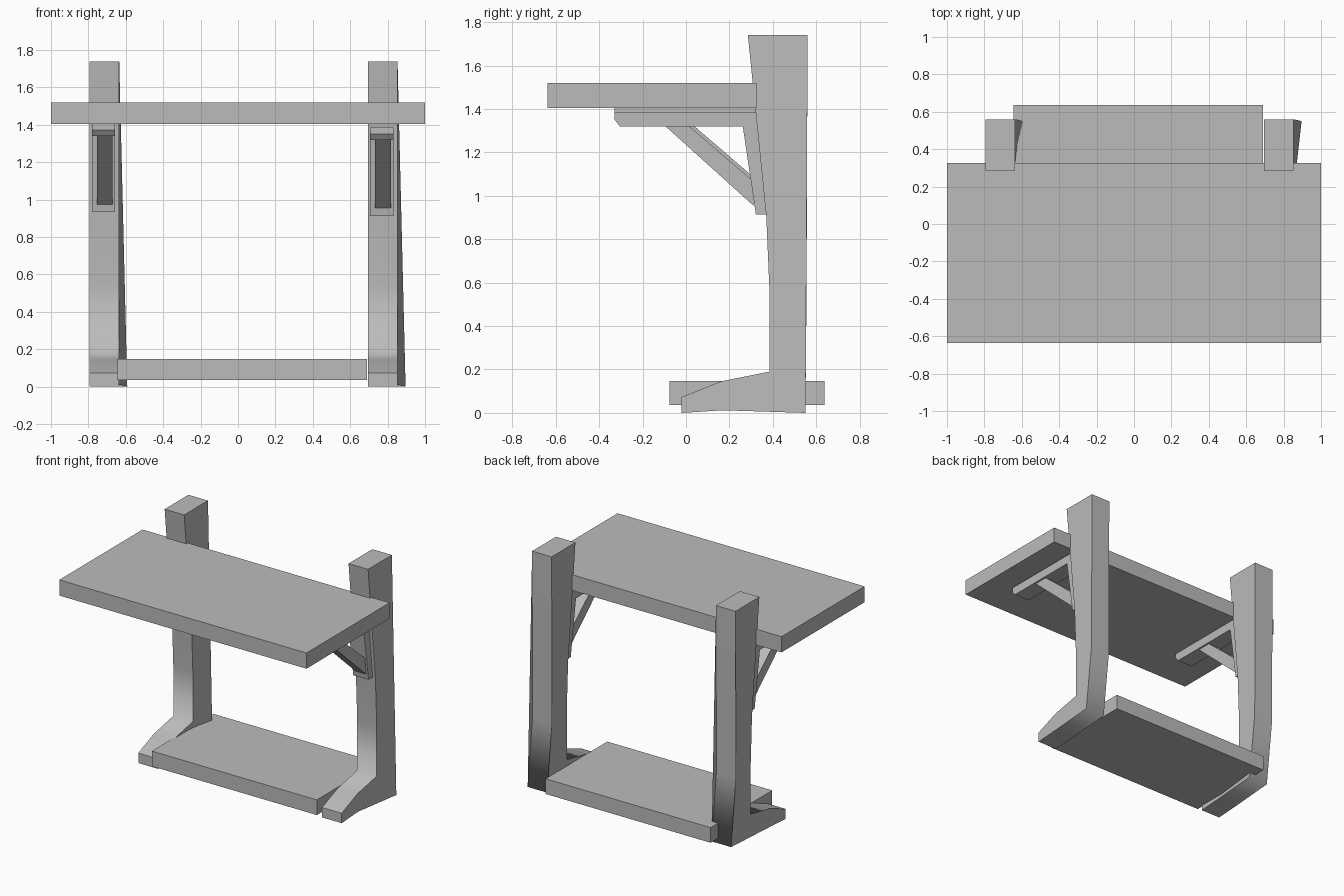
import bpy
import bmesh

if "Cube" in bpy.data.objects:
    bpy.data.objects.remove(bpy.data.objects["Cube"], do_unlink=True)

# One plain grey for everything
grey = bpy.data.materials.new("plain_grey")
grey.use_nodes = True
colour = (0.5, 0.5, 0.5, 1)
grey.diffuse_color = colour
grey.node_tree.nodes["Principled BSDF"].inputs["Base Color"].default_value = colour


def extrude_profile(name, profile, x0, x1, lift=0.0, shear=None, soft=()):
    """Extrude a (y, z) outline from x0 to x1.
    shear: {point index: x offset}; soft: indices of creases shaded smooth."""
    shear = shear or {}
    bm = bmesh.new()
    rings = [[bm.verts.new((x + shear.get(i, 0), y, z + lift))
              for i, (y, z) in enumerate(profile)] for x in (x0, x1)]
    n = len(profile)
    bm.faces.new(rings[0])
    bm.faces.new(rings[1][::-1])
    for i in range(n):
        j = (i + 1) % n
        face = bm.faces.new((rings[0][j], rings[0][i], rings[1][i], rings[1][j]))
        face.smooth = bool(soft)
    for edge in bm.edges:
        edge.smooth = False
    for i in soft:
        bm.edges.get((rings[0][i], rings[1][i])).smooth = True
    bmesh.ops.recalc_face_normals(bm, faces=bm.faces)
    mesh = bpy.data.meshes.new(name)
    bm.to_mesh(mesh)
    bm.free()
    mesh.materials.append(grey)
    obj = bpy.data.objects.new(name, mesh)
    bpy.context.collection.objects.link(obj)
    return obj


def board(name, x0, x1, y0, y1, z0, z1):
    return extrude_profile(name, [(y0, z0), (y1, z0), (y1, z1), (y0, z1)], x0, x1)


# Boards
board("table_top", -1, 1, -0.637, 0.325, 1.405, 1.52)
board("lower_shelf", -0.645, 0.69, -0.075, 0.637, 0.037, 0.148)

# Leg outline: underside of foot, back, top, front, upper side of foot
leg = [(-0.02, 0), (0.17, 0.012), (0.55, 0), (0.555, 0.52), (0.56, 1.74),
       (0.285, 1.74), (0.37, 0.9), (0.385, 0.55), (0.385, 0.19),
       (0.16, 0.145), (-0.02, 0.073)]
bar = [(-0.33, 1.386), (-0.33, 1.352), (-0.305, 1.32), (0.34, 1.32), (0.34, 1.386)]
plate = [(0.26, 1.33), (0.322, 0.913), (0.375, 0.913), (0.34, 1.33)]
brace = [(-0.10, 1.325), (0.31, 0.955), (0.33, 1.05), (0.01, 1.325)]

# Legs lean towards +x at the back of the foot; brackets hang under the top
for side, x, lift in (("right", -0.793, 0.02), ("left", 0.695, 0.0)):
    extrude_profile(side + "_leg", leg, x, x + 0.158,
                    shear={2: 0.043}, soft=(1, 2, 3, 6, 7, 8, 9))
    extrude_profile(side + "_bracket_bar", bar, x + 0.012, x + 0.136, lift)
    extrude_profile(side + "_bracket_plate", plate, x + 0.012, x + 0.136, lift)
    extrude_profile(side + "_bracket_brace", brace, x + 0.038, x + 0.122, lift)
